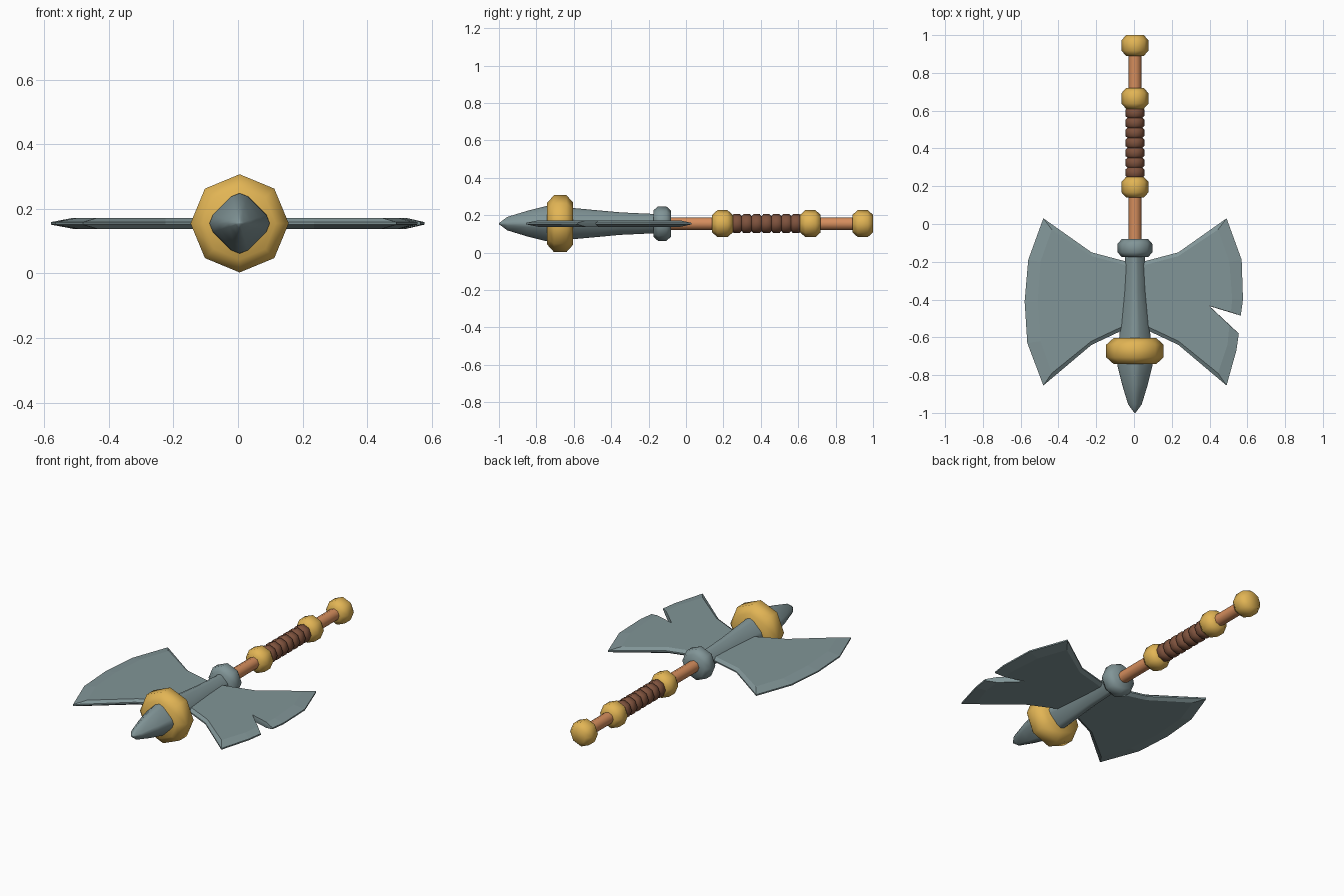
import bpy, bmesh, math

if "Cube" in bpy.data.objects:
    bpy.data.objects.remove(bpy.data.objects["Cube"])

CX, CZ = 0.005, 0.155   # shaft axis, running along y


def material(name, rgb):
    m = bpy.data.materials.new(name)
    m.diffuse_color = (*rgb, 1)
    m.use_nodes = True
    m.node_tree.nodes["Principled BSDF"].inputs["Base Color"].default_value = m.diffuse_color
    return m


STEEL = material("blue_grey_steel", (0.22, 0.30, 0.31))
GOLD = material("gold", (0.76, 0.46, 0.09))
WOOD = material("orange_wood", (0.67, 0.27, 0.11))
LEATHER = material("brown_leather", (0.21, 0.085, 0.047))

OCTAGON = [(math.sin(i * math.pi / 4), math.cos(i * math.pi / 4)) for i in range(8)]
# diamond with softened corners
DIAMOND = []
for i in range(4):
    for u, v in ((-0.28, 0.89), (0, 1), (0.28, 0.89)):
        c, s = [(1, 0), (0, 1), (-1, 0), (0, -1)][i]
        DIAMOND.append((u * c + v * s, v * c - u * s))


def finish(name, bm, mat, smooth=None):
    bmesh.ops.recalc_face_normals(bm, faces=bm.faces)
    me = bpy.data.meshes.new(name)
    bm.to_mesh(me)
    bm.free()
    me.materials.append(mat)
    ob = bpy.data.objects.new(name, me)
    bpy.context.collection.objects.link(ob)
    if smooth:
        bpy.ops.object.select_all(action='DESELECT')
        ob.select_set(True)
        bpy.context.view_layer.objects.active = ob
        bpy.ops.object.shade_smooth_by_angle(angle=math.radians(smooth))
    return ob


def loft(name, profile, mat, section=OCTAGON, smooth=55):
    """Sweep a section along y; profile is (y, radius)."""
    bm = bmesh.new()
    rings = [[bm.verts.new((CX + u * r, y, CZ + v * r)) for u, v in section]
             for y, r in profile]
    n = len(section)
    for a, b in zip(rings, rings[1:]):
        for i in range(n):
            j = (i + 1) % n
            bm.faces.new((a[i], a[j], b[j], b[i]))
    bm.faces.new(rings[0])
    bm.faces.new(rings[-1])
    return finish(name, bm, mat, smooth)


def collar(name, y0, y1, r, r_end, bevel, mat):
    loft(name, [(y0, r_end), (y0 + bevel, r), (y1 - bevel, r), (y1, r_end)], mat)


def blade(name, outer, inner, side):
    """Flat plate with thin rim (outer) and thicker middle (inner)."""
    bm = bmesh.new()
    loops = []
    for pts, z in ((inner, 0.017), (outer, 0.004), (outer, -0.004), (inner, -0.017)):
        loops.append([bm.verts.new((CX + side * x, y, CZ + z)) for x, y in pts])
    n = len(outer)
    for a, b in zip(loops, loops[1:]):
        for i in range(n):
            j = (i + 1) % n
            bm.faces.new((a[i], a[j], b[j], b[i]))
    caps = [bm.faces.new(loops[0]), bm.faces.new(loops[-1])]
    bmesh.ops.triangulate(bm, faces=caps)
    return finish(name, bm, STEEL)


# shaft, pommel and grip collars
loft("shaft", [(-0.15, 0.034), (0.93, 0.034)], WOOD)
for name, y in (("lower_grip_collar", 0.14), ("upper_grip_collar", 0.61), ("pommel", 0.89)):
    collar(name, y, y + 0.11, 0.072, 0.047, 0.028, GOLD)

# wrapped grip: seven rounded bands
step = 0.37 / 7
wrap = []
for i in range(7):
    y = 0.245 + i * step
    wrap += [(y, 0.040), (y + 0.010, 0.051), (y + step - 0.010, 0.051), (y + step, 0.040)]
wrap = [p for i, p in enumerate(wrap) if i == 0 or p[0] - wrap[i - 1][0] > 1e-4]
loft("grip_wrap", wrap, LEATHER)

# head core with spike, its collar and the gold ring
loft("head_core", [(-0.10, 0.050), (-0.20, 0.053), (-0.35, 0.060), (-0.60, 0.083),
                   (-0.70, 0.095), (-0.75, 0.093), (-0.85, 0.068), (-0.955, 0.036),
                   (-0.985, 0.014), (-1.0, 0.003)], STEEL, DIAMOND, 60)
collar("head_collar", -0.175, -0.08, 0.092, 0.07, 0.025, STEEL)
collar("gold_ring", -0.742, -0.603, 0.152, 0.112, 0.036, GOLD)

# blades: shared root points, plain edge on the left, notched on the right
root_out = [(0, -0.55), (0, -0.205), (0.06, -0.195), (0.23, -0.15), (0.485, 0.03)]
root_in = [(0, -0.53), (0, -0.225), (0.06, -0.215), (0.23, -0.17), (0.44, -0.03)]
end_out = [(0.485, -0.855), (0.23, -0.64), (0.06, -0.56)]
end_in = [(0.44, -0.79), (0.23, -0.62), (0.06, -0.54)]
blade("left_blade",
      root_out + [(0.565, -0.19), (0.584, -0.41), (0.57, -0.63)] + end_out,
      root_in + [(0.50, -0.20), (0.515, -0.41), (0.50, -0.62)] + end_in, -1)
blade("right_blade",
      root_out + [(0.565, -0.19), (0.572, -0.40), (0.56, -0.485), (0.395, -0.435),
                  (0.55, -0.58), (0.537, -0.67)] + end_out,
      root_in + [(0.50, -0.20), (0.515, -0.40), (0.508, -0.467), (0.392, -0.433),
                 (0.50, -0.536), (0.49, -0.64)] + end_in, 1)
